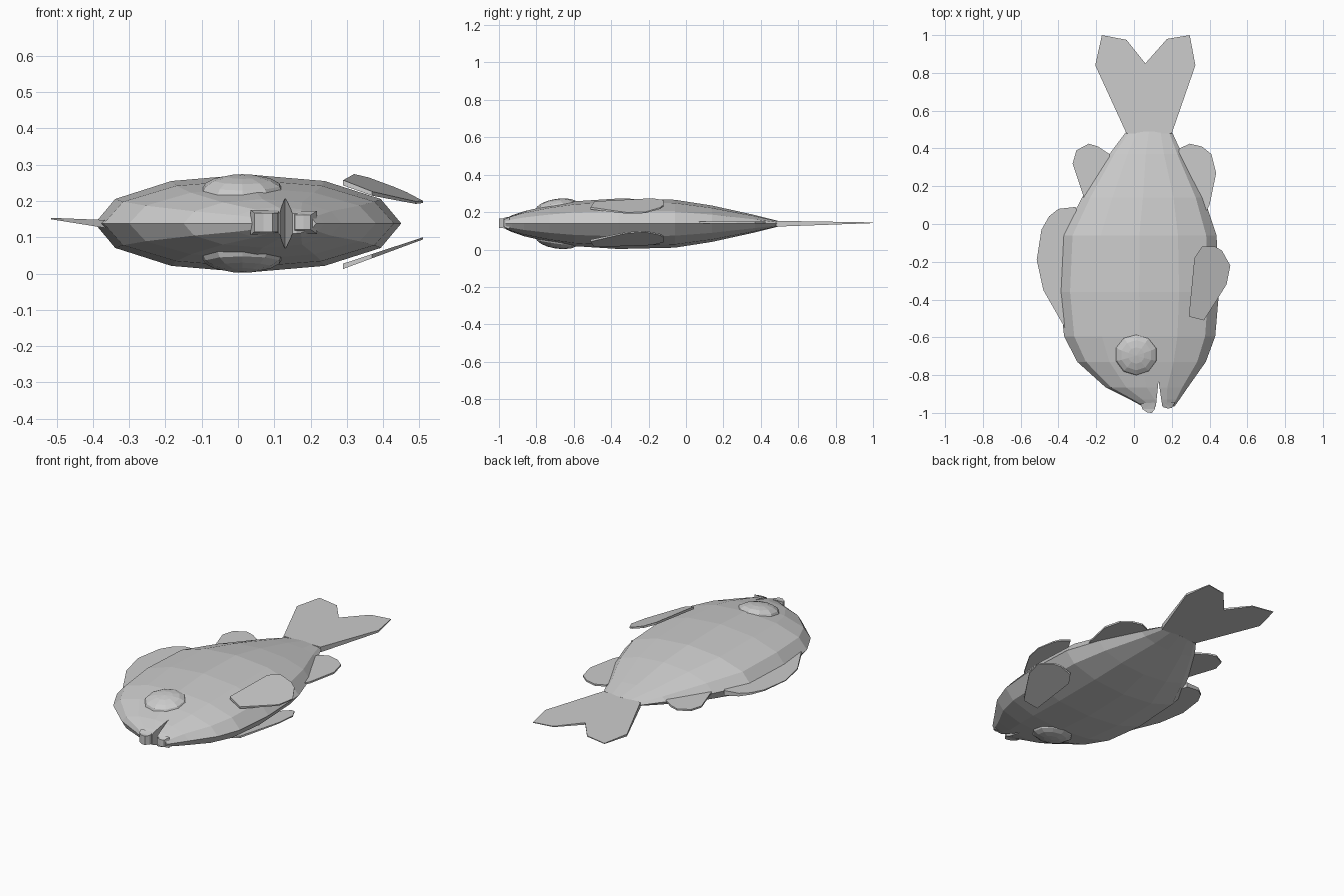
import bpy, bmesh, math

if "Cube" in bpy.data.objects:
    bpy.data.objects.remove(bpy.data.objects["Cube"])

ZC = 0.138  # mid plane of the fish, which lies on its side


def finish(name, bm):
    bmesh.ops.recalc_face_normals(bm, faces=bm.faces[:])
    me = bpy.data.meshes.new(name)
    bm.to_mesh(me)
    bm.free()
    ob = bpy.data.objects.new(name, me)
    bpy.context.collection.objects.link(ob)
    return ob


def plate(name, outline, mid, half):
    """Thin plate from an xy outline; mid and half give z and half thickness."""
    bm = bmesh.new()
    top = [bm.verts.new((x, y, mid(x, y) + half(x, y))) for x, y in outline]
    low = [bm.verts.new((x, y, mid(x, y) - half(x, y))) for x, y in outline]
    caps = [bm.faces.new(top), bm.faces.new(low[::-1])]
    n = len(outline)
    for i in range(n):
        j = (i + 1) % n
        bm.faces.new((top[i], low[i], low[j], top[j]))
    bmesh.ops.triangulate(bm, faces=caps)
    return finish(name, bm)


# Body: twelve-sided rings along y (y, back x, belly x, half thickness)
rings = [(-0.965, 0.045, 0.215, 0.03), (-0.93, -0.02, 0.24, 0.045),
         (-0.865, -0.15, 0.285, 0.067), (-0.73, -0.30, 0.38, 0.098),
         (-0.595, -0.37, 0.43, 0.12), (-0.36, -0.395, 0.45, 0.135),
         (-0.06, -0.38, 0.437, 0.128), (0.14, -0.275, 0.37, 0.097),
         (0.37, -0.13, 0.255, 0.046), (0.49, -0.04, 0.20, 0.016)]
bm = bmesh.new()
loops = []
for y, x0, x1, h in rings:
    c, r = (x0 + x1) / 2, (x1 - x0) / 2
    loops.append([bm.verts.new((c + r * math.cos(math.pi * k / 6), y,
                                ZC + h * math.sin(math.pi * k / 6)))
                  for k in range(12)])
for a, b in zip(loops, loops[1:]):
    for k in range(12):
        m = (k + 1) % 12
        bm.faces.new((a[k], a[m], b[m], b[k]))
bm.faces.new(loops[0])
bm.faces.new(loops[-1])
body = finish("body", bm)

# Mouth: wedge cut into the snout
cutter = plate("mouth_cutter", [(0.13, -0.83), (0.107, -1.05), (0.162, -1.05)],
               lambda x, y: ZC, lambda x, y: 0.3)
cutter.hide_render = True
cutter.hide_viewport = True
cut = body.modifiers.new("mouth", 'BOOLEAN')
cut.operation = 'DIFFERENCE'
cut.solver = 'EXACT'
cut.object = cutter

# Lips
plate("upper_lip", [(0.035, -0.95), (0.045, -0.98), (0.07, -0.998), (0.095, -1.0),
                    (0.11, -0.98), (0.115, -0.945)],
      lambda x, y: ZC + 0.003, lambda x, y: 0.026 if y < -0.96 else 0.034)
plate("lower_lip", [(0.153, -0.945), (0.157, -0.97), (0.18, -0.977),
                    (0.20, -0.973), (0.218, -0.945)],
      lambda x, y: ZC + 0.003, lambda x, y: 0.02 if y < -0.96 else 0.032)

# Tail fin, tapering to a thin edge
plate("tail_fin", [(-0.04, 0.48), (-0.205, 0.84), (-0.17, 1.0), (-0.04, 0.975),
                   (0.06, 0.85), (0.175, 0.98), (0.295, 1.0), (0.325, 0.84),
                   (0.20, 0.48)],
      lambda x, y: ZC + 0.01 * (y - 0.49),
      lambda x, y: 0.002 + 0.026 * max(0, 1.0 - y))

# Fins along the back and belly, thick at the root
plate("dorsal_fin", [(-0.36, -0.56), (-0.48, -0.35), (-0.515, -0.19),
                     (-0.49, -0.03), (-0.45, 0.04), (-0.40, 0.08), (-0.31, 0.09),
                     (-0.27, 0.0), (-0.33, -0.3)],
      lambda x, y: ZC - 0.1 * (x + 0.38),
      lambda x, y: max(0.002, 0.002 + 0.06 * (x + 0.515)))
plate("rear_dorsal_fin", [(-0.26, 0.12), (-0.275, 0.17), (-0.325, 0.32),
                          (-0.305, 0.39), (-0.24, 0.425), (-0.19, 0.41),
                          (-0.13, 0.37), (-0.12, 0.3)],
      lambda x, y: ZC + 0.004, lambda x, y: 0.005)
plate("anal_fin", [(0.38, 0.06), (0.40, 0.10), (0.435, 0.27), (0.41, 0.37),
                   (0.36, 0.41), (0.295, 0.425), (0.24, 0.40), (0.22, 0.3)],
      lambda x, y: ZC + 0.006, lambda x, y: 0.005)

# Side fins, angled outwards from each flank
side = [(0.29, -0.49), (0.37, -0.51), (0.44, -0.40), (0.49, -0.32), (0.51, -0.22),
        (0.465, -0.14), (0.43, -0.12), (0.36, -0.12), (0.32, -0.18)]
thick = lambda x, y: 0.003 + 0.02 * (0.51 - x)
plate("side_fin_top", side,
      lambda x, y: 0.25 - 0.35 * (x - 0.29) + 0.09 * (y + 0.49), thick)
plate("side_fin_bottom", side, lambda x, y: 0.02 + 0.35 * (x - 0.29), thick)

# Eyes: flattened low-poly domes on both flanks
for name, s in (("eye_top", 1), ("eye_bottom", -1)):
    bpy.ops.mesh.primitive_uv_sphere_add(segments=10, ring_count=8, radius=1,
                                         location=(0.012, -0.69, ZC + s * 0.09))
    eye = bpy.context.object
    eye.name = name
    eye.scale = (0.116, 0.114, 0.043)
    eye.rotation_euler = (s * 0.15, 0, 0)
